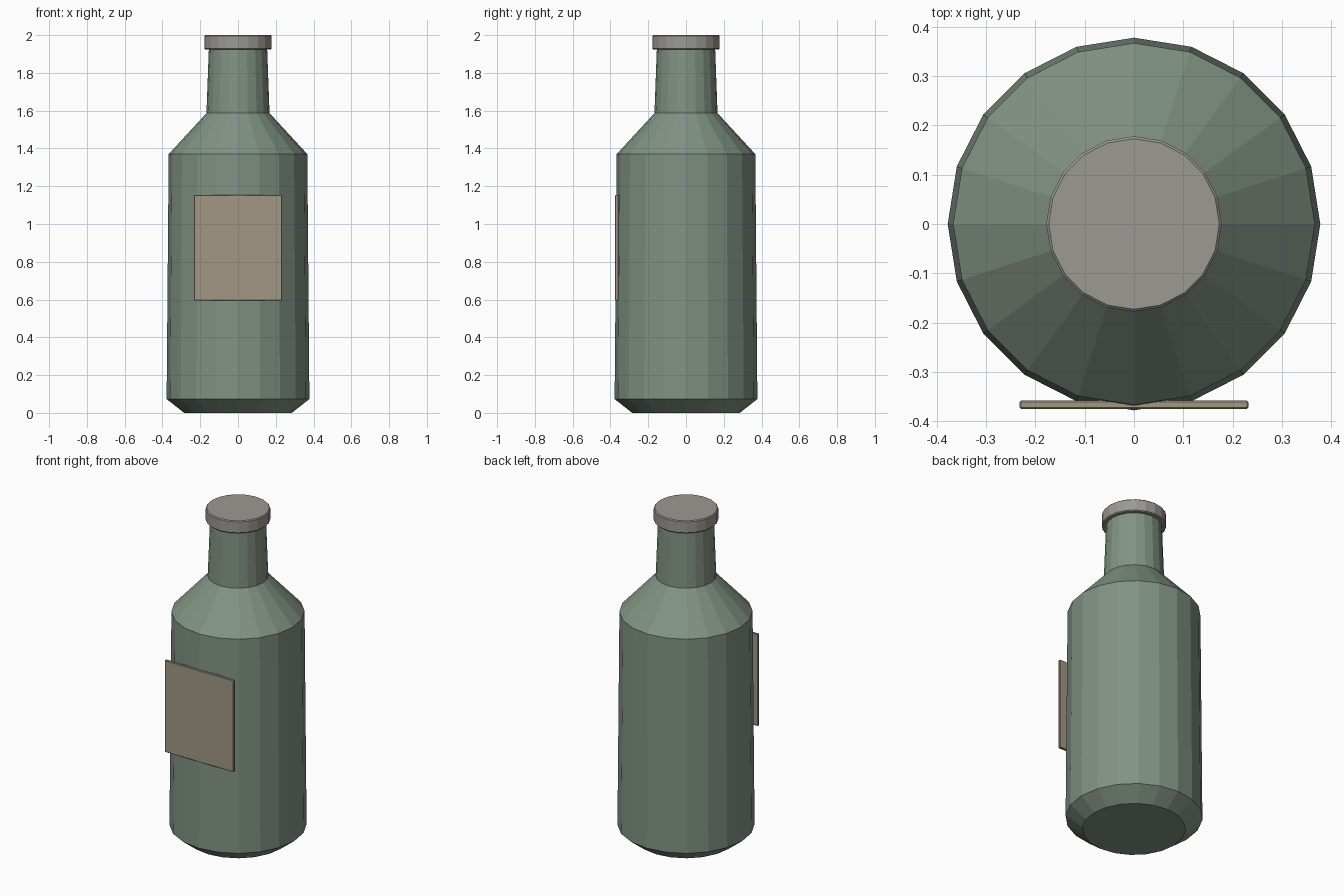
import bpy, bmesh
from math import cos, sin, tau

if "Cube" in bpy.data.objects:
    bpy.data.objects.remove(bpy.data.objects["Cube"])

SIDES = 20


def material(name, rgb):
    m = bpy.data.materials.new(name)
    m.diffuse_color = (*rgb, 1)
    m.use_nodes = True
    m.node_tree.nodes["Principled BSDF"].inputs["Base Color"].default_value = m.diffuse_color
    return m


def finish(name, bm, mat):
    bmesh.ops.recalc_face_normals(bm, faces=bm.faces)
    mesh = bpy.data.meshes.new(name)
    bm.to_mesh(mesh)
    bm.free()
    mesh.materials.append(mat)
    obj = bpy.data.objects.new(name, mesh)
    bpy.context.collection.objects.link(obj)
    return obj


def lathe(name, profile, mat):
    """Closed flat-faced solid turned from (radius, height) points."""
    bm = bmesh.new()
    rings = [[bm.verts.new((r * cos(tau * i / SIDES), r * sin(tau * i / SIDES), z))
              for i in range(SIDES)] for r, z in profile]
    for a, b in zip(rings, rings[1:]):
        for i in range(SIDES):
            j = (i + 1) % SIDES
            bm.faces.new((a[i], a[j], b[j], b[i]))
    bm.faces.new(rings[0])
    bm.faces.new(rings[-1])
    return finish(name, bm, mat)


glass = material("green_glass", (0.22, 0.29, 0.23))
metal = material("cap_metal", (0.33, 0.32, 0.29))
paper = material("label_paper", (0.36, 0.31, 0.23))

# Bottle: chamfered base, slightly tapered body, shoulder and neck
lathe("bottle", [(0.285, 0), (0.378, 0.073), (0.367, 1.37),
                 (0.167, 1.587), (0.154, 1.94)], glass)

# Cap with softened rims
lathe("cap", [(0.173, 1.924), (0.178, 1.929), (0.178, 1.995), (0.173, 2.0)], metal)

# Flat label plate on the front
bm = bmesh.new()
bmesh.ops.create_cube(bm, size=1)
bmesh.ops.scale(bm, vec=(0.464, 0.017, 0.558), verts=bm.verts)
bmesh.ops.translate(bm, vec=(0, -0.3665, 0.874), verts=bm.verts)
label = finish("label", bm, paper)
bevel = label.modifiers.new("edge", 'BEVEL')
bevel.width = 0.003
bevel.segments = 1
